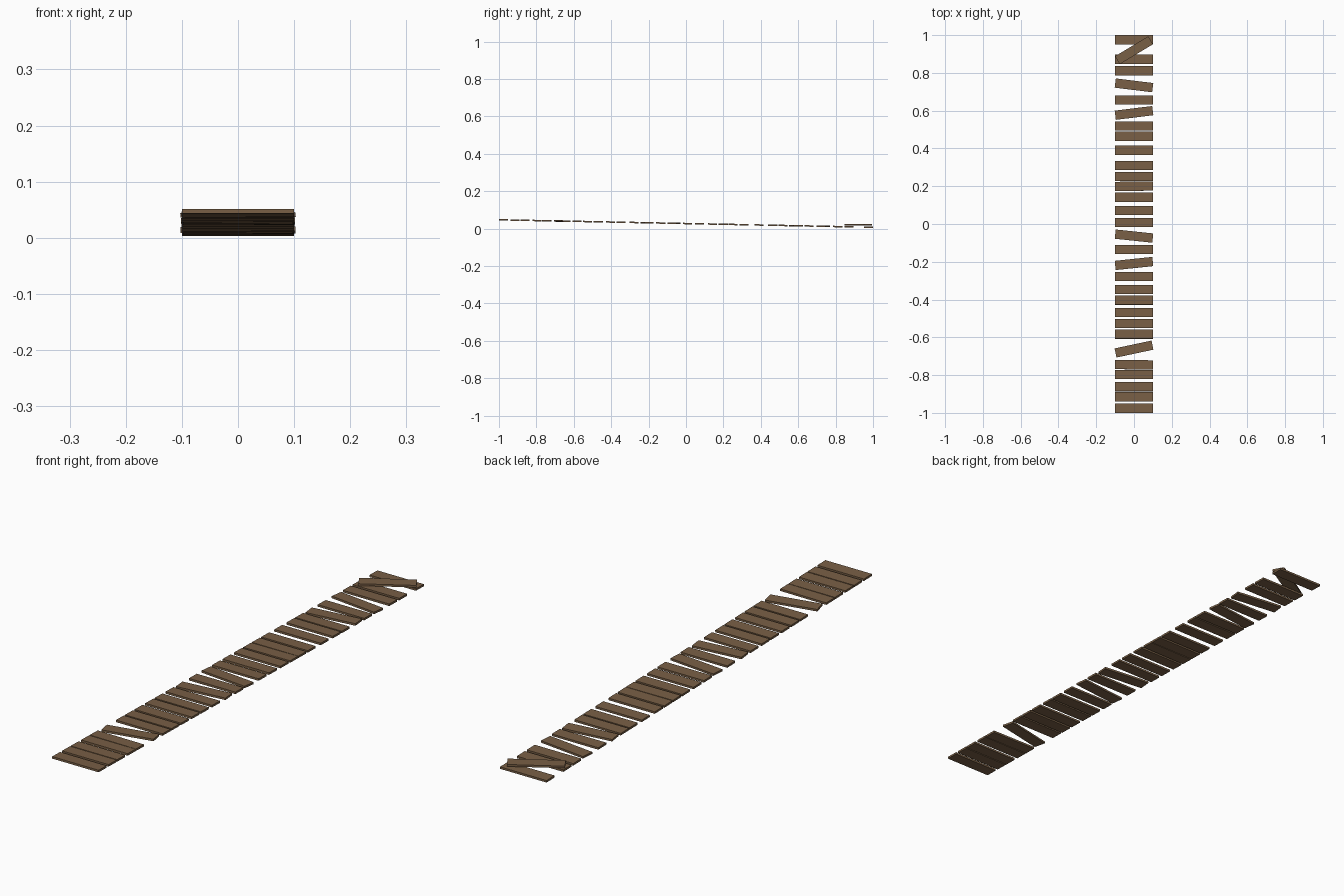
import bpy, math
from mathutils import Matrix

if "Cube" in bpy.data.objects:
    bpy.data.objects.remove(bpy.data.objects["Cube"])

wood = bpy.data.materials.new("weathered brown wood")
wood.diffuse_color = (0.19, 0.115, 0.06, 1)
wood.use_nodes = True
wood.node_tree.nodes["Principled BSDF"].inputs["Base Color"].default_value = wood.diffuse_color

LENGTH, WIDTH, THICK = 0.2, 0.049, 0.008
Z_FRONT, Z_BACK = 0.0465, 0.0075          # walkway sags toward the back
SLOPE = (Z_BACK - Z_FRONT) / 1.95


def plank(name, y, z, turn=0.0, pitch=0.0, length=LENGTH):
    """One flat board lying across the walkway."""
    bpy.ops.mesh.primitive_cube_add(size=1)
    ob = bpy.context.object
    ob.name = name
    ob.data.transform(Matrix.Diagonal((length, WIDTH, THICK, 1)))
    ob.location = (0, y, z)
    ob.rotation_euler = (pitch, 0, math.radians(turn))
    ob.data.materials.append(wood)
    return ob


# Walkway boards: position along y, from back to front
rows = [0.975, 0.872, 0.811, 0.734, 0.657, 0.588, 0.519, 0.464, 0.39, 0.31,
        0.252, 0.20, 0.142, 0.072, 0.008, -0.064, -0.135, -0.209, -0.278,
        -0.347, -0.403, -0.469, -0.527, -0.583, -0.662, -0.745, -0.797,
        -0.861, -0.914, -0.975]
# Crooked boards: row index -> turn in degrees
crooked = {3: -7, 5: 7, 11: 0.7, 15: -6, 17: 6, 24: 12, 25: -0.7}

for i, y in enumerate(rows):
    z = Z_FRONT + SLOPE * (y + 0.975)
    plank(f"walkway_plank_{i + 1}", y, z, crooked.get(i, 0), math.atan(SLOPE))

# Loose board lying diagonally on top at the back end
plank("loose_plank", 0.92, 0.0205, 31, 0, 0.205)
